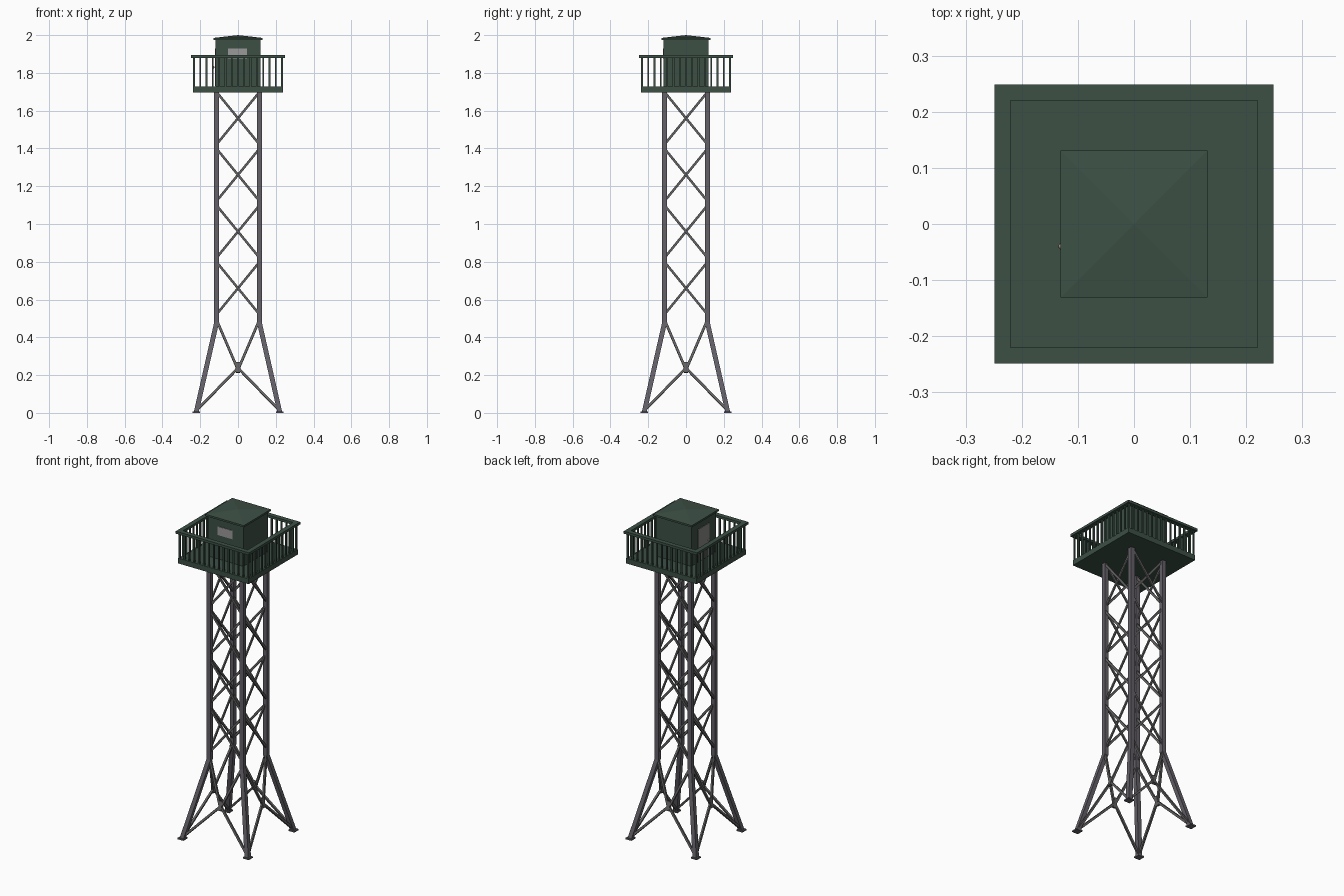
import bpy, bmesh, math
from mathutils import Vector, Matrix

if "Cube" in bpy.data.objects:
    bpy.data.objects.remove(bpy.data.objects["Cube"])

def mat(name, c):
    m = bpy.data.materials.new(name)
    m.diffuse_color = (*c, 1)
    m.use_nodes = True
    m.node_tree.nodes["Principled BSDF"].inputs["Base Color"].default_value = m.diffuse_color
    return m

GREEN = mat("dark_green_paint", (0.045, 0.08, 0.06))
STEEL = mat("grey_steel", (0.125, 0.115, 0.135))
BRACE = mat("brace_steel", (0.125, 0.118, 0.122))
GLASS = mat("pale_glass", (0.33, 0.32, 0.32))
DOOR = mat("grey_door", (0.24, 0.24, 0.23))
BRASS = mat("brass_knob", (0.36, 0.28, 0.2))

def finish(bm, name, material):
    bmesh.ops.recalc_face_normals(bm, faces=bm.faces)
    me = bpy.data.meshes.new(name)
    bm.to_mesh(me)
    bm.free()
    me.materials.append(material)
    ob = bpy.data.objects.new(name, me)
    bpy.context.collection.objects.link(ob)
    return ob

def add_box(bm, x0, x1, y0, y1, z0, z1):
    m = Matrix.Translation(((x0+x1)/2, (y0+y1)/2, (z0+z1)/2)) @ Matrix.Diagonal((x1-x0, y1-y0, z1-z0, 1))
    bmesh.ops.create_cube(bm, size=1, matrix=m)

def box(name, material, *b):
    bm = bmesh.new()
    add_box(bm, *b)
    return finish(bm, name, material)

def bar(bm, a, b, w, d, normal):
    """Rectangular bar from a to b, depth d measured along the normal."""
    a, b, n = Vector(a), Vector(b), Vector(normal)
    t = (b - a).normalized()
    s = t.cross(n).normalized()
    n = s.cross(t)
    vs = [bm.verts.new(p + s*i*w/2 + n*j*d/2) for p in (a, b)
          for i, j in ((-1, -1), (1, -1), (1, 1), (-1, 1))]
    for f in ((0, 1, 2, 3), (4, 5, 6, 7), (0, 1, 5, 4), (1, 2, 6, 5), (2, 3, 7, 6), (3, 0, 4, 7)):
        bm.faces.new([vs[i] for i in f])

def four_sides(bm):
    """Repeat the front side around the z axis."""
    geom = bm.verts[:] + bm.edges[:] + bm.faces[:]
    for k in (1, 2, 3):
        new = bmesh.ops.duplicate(bm, geom=geom)["geom"]
        bmesh.ops.rotate(bm, verts=[v for v in new if isinstance(v, bmesh.types.BMVert)],
                         cent=(0, 0, 0), matrix=Matrix.Rotation(k*math.pi/2, 3, 'Z'))

# legs: straight above, splayed below, swept through square sections
bm = bmesh.new()
rings = []
for c, z in ((0.221, 0.005), (0.113, 0.48), (0.113, 1.70)):
    rings.append([bm.verts.new((c + i*0.013, -c + j*0.013, z))
                  for i, j in ((-1, -1), (1, -1), (1, 1), (-1, 1))])
for r, q in zip(rings, rings[1:]):
    for i in range(4):
        bm.faces.new((r[i], r[(i+1) % 4], q[(i+1) % 4], q[i]))
bm.faces.new(rings[0])
bm.faces.new(rings[-1])
four_sides(bm)
finish(bm, "legs", STEEL)

# foot plates
bm = bmesh.new()
add_box(bm, 0.202, 0.242, -0.242, -0.202, 0, 0.008)
four_sides(bm)
finish(bm, "foot_plates", STEEL)

# crossed braces on the straight part
bm = bmesh.new()
for k in range(4):
    zc = 0.66 + 0.30*k
    for s in (-1, 1):
        y = -0.113 + s*0.004
        bar(bm, (-s*0.108, y, zc-0.132), (s*0.108, y, zc+0.132), 0.013, 0.008, (0, 1, 0))
four_sides(bm)
finish(bm, "cross_braces", BRACE)

# lower braces meeting at a small node plate
bm = bmesh.new()
slope = Vector((0, 1, -0.227))
for s in (-1, 1):
    bar(bm, (s*0.108, -0.115, 0.48), (s*0.006, -0.167, 0.242), 0.013, 0.012, slope)
    bar(bm, (s*0.217, -0.219, 0.015), (s*0.006, -0.168, 0.232), 0.013, 0.012, slope)
bar(bm, (0, -0.173, 0.213), (0, -0.160, 0.268), 0.022, 0.016, slope)
four_sides(bm)
finish(bm, "lower_braces", BRACE)

# platform and railing
box("platform", GREEN, -0.239, 0.239, -0.239, 0.239, 1.695, 1.727)
bm = bmesh.new()
add_box(bm, -0.249, 0.22, -0.249, -0.22, 1.879, 1.894)
four_sides(bm)
finish(bm, "top_rail", GREEN)
bm = bmesh.new()
N = 14
for i in range(N):
    x = -0.233 + 0.466*i/N
    add_box(bm, x-0.0045, x+0.0045, -0.2375, -0.2285, 1.726, 1.88)
four_sides(bm)
finish(bm, "balusters", GREEN)

# cabin with pyramid roof
box("cabin", GREEN, -0.12, 0.12, -0.12, 0.12, 1.725, 1.978)
box("roof_edge", GREEN, -0.131, 0.131, -0.131, 0.131, 1.974, 1.985)
bm = bmesh.new()
bmesh.ops.create_cone(bm, segments=4, radius1=0.131*math.sqrt(2), radius2=0, depth=0.015, cap_ends=True,
                      matrix=Matrix.Translation((0, 0, 1.9925)) @ Matrix.Rotation(math.pi/4, 4, 'Z'))
finish(bm, "roof", GREEN)

# window, door and knob
box("front_window", GLASS, -0.052, 0.048, -0.123, -0.119, 1.875, 1.928)
box("door", DOOR, -0.123, -0.119, -0.055, 0.055, 1.73, 1.93)
bm = bmesh.new()
bmesh.ops.create_uvsphere(bm, u_segments=10, v_segments=6, radius=0.006,
                          matrix=Matrix.Translation((-0.129, -0.04, 1.83)))
finish(bm, "door_knob", BRASS)
